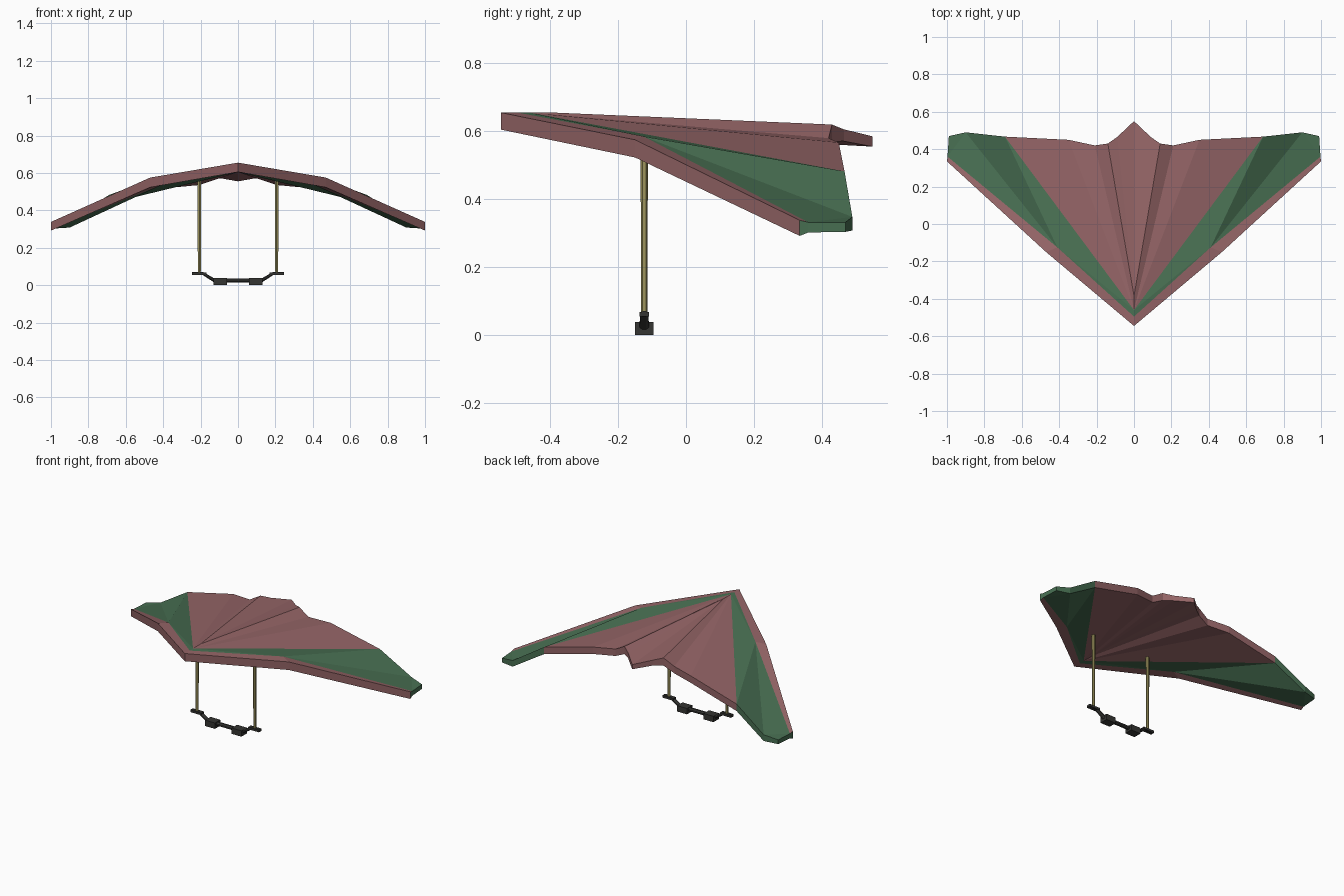
import bpy, bmesh, math
from mathutils import Vector

if "Cube" in bpy.data.objects:
    bpy.data.objects.remove(bpy.data.objects["Cube"])


def material(name, rgb):
    m = bpy.data.materials.new(name)
    m.diffuse_color = (*rgb, 1)
    m.use_nodes = True
    m.node_tree.nodes["Principled BSDF"].inputs["Base Color"].default_value = m.diffuse_color
    return m


PINK = material("dusty_red_cloth", (0.30, 0.13, 0.135))
GREEN = material("green_cloth", (0.065, 0.16, 0.085))
BRASS = material("olive_tube", (0.34, 0.30, 0.11))
BLACK = material("black_rubber", (0.035, 0.035, 0.032))


def make_object(name, bm, mats):
    bmesh.ops.recalc_face_normals(bm, faces=bm.faces)
    mesh = bpy.data.meshes.new(name)
    bm.to_mesh(mesh)
    bm.free()
    for m in mats:
        mesh.materials.append(m)
    ob = bpy.data.objects.new(name, mesh)
    bpy.context.collection.objects.link(ob)
    return ob


def mirror(ob):
    mod = ob.modifiers.new("mirror", 'MIRROR')
    mod.use_clip = True
    return ob


# Wing: named points of the right half (x, y, top z, thickness)
P = {
    "nose": (0, -.545, .655, .05), "kink": (.47, -.15, .575, .052), "tip": (1, .335, .338, .046),
    "strip_nose": (0, -.495, .655, .05), "strip_kink": (.41, -.125, .585, .05),
    "tip_front": (.997, .36, .332, .03), "tip_back": (.99, .47, .332, .028), "tip_rear": (.90, .49, .348, .04),
    "apex": (0, -.46, .655, .05), "seam": (.69, .467, .482, .045),
    "trail": (.35, .45, .567, .045), "dip": (.21, .42, .58, .045), "ridge": (.14, .43, .62, .05),
    "ridge_start": (0, -.385, .655, .05), "tail_side": (.09, .465, .606, .035), "tail": (0, .55, .585, .03),
}
# Cloth panels: material index (0 red, 1 green) and corners
PANELS = [
    (0, "nose kink strip_kink strip_nose"), (0, "kink tip tip_front strip_kink"),
    (1, "strip_nose strip_kink apex"), (1, "strip_kink seam apex"), (1, "strip_kink tip_rear seam"),
    (1, "strip_kink tip_front tip_rear"), (1, "tip_front tip_back tip_rear"),
    (0, "apex seam trail"), (0, "apex trail dip"), (0, "apex dip ridge ridge_start"),
    (0, "ridge_start ridge tail_side"), (0, "ridge_start tail_side tail"),
]
RIM = "nose kink tip tip_front tip_back tip_rear seam trail dip ridge tail_side tail".split()

bm = bmesh.new()
top = {n: bm.verts.new((x, y, z)) for n, (x, y, z, t) in P.items()}
low = {n: bm.verts.new((x, y, z - t)) for n, (x, y, z, t) in P.items()}
for idx, names in PANELS:
    for layer in (top, low):
        bm.faces.new([layer[n] for n in names.split()]).material_index = idx
for i, (a, b) in enumerate(zip(RIM, RIM[1:])):
    f = bm.faces.new((top[a], top[b], low[b], low[a]))
    f.material_index = 1 if 2 <= i <= 5 else 0
mirror(make_object("wing", bm, [PINK, GREEN]))

# Upright tubes
for s, side in ((-1, "left"), (1, "right")):
    bpy.ops.mesh.primitive_cone_add(vertices=6, radius1=.009, radius2=.011, depth=.51,
                                    location=(s * .207, -.123, .315))
    ob = bpy.context.object
    ob.name = side + "_upright"
    ob.data.materials.append(BRASS)


def sweep(name, sections):
    """Octagonal tube through (x, z, half depth, half height) sections."""
    bm = bmesh.new()
    rings = []
    for x, z, hy, hz in sections:
        rings.append([bm.verts.new((x, -.123 + hy * math.cos(a) * 1.08, z + hz * math.sin(a) * 1.08))
                      for a in (math.pi / 8 + k * math.pi / 4 for k in range(8))])
    for r, q in zip(rings, rings[1:]):
        for k in range(8):
            bm.faces.new((r[k], r[(k + 1) % 8], q[(k + 1) % 8], q[k]))
    bm.faces.new(rings[0])
    bm.faces.new(rings[-1])
    return make_object(name, bm, [BLACK])


# Control bar with its bent ends
half = [(.245, .062, .012, .008), (.187, .062, .012, .009), (.125, .024, .014, .011)]
sweep("control_bar", [(-x, z, a, b) for x, z, a, b in half] + half[::-1])


def box(name, center, size):
    bpy.ops.mesh.primitive_cube_add(size=1, location=center)
    ob = bpy.context.object
    ob.name = name
    ob.scale = size
    ob.data.materials.append(BLACK)


# Hand grips and foot plates
for s, side in ((-1, "left"), (1, "right")):
    box(side + "_grip", (s * .095, -.123, .019), (.07, .055, .038))
    box(side + "_end_plate", (s * .207, -.123, .061), (.078, .028, .014))
